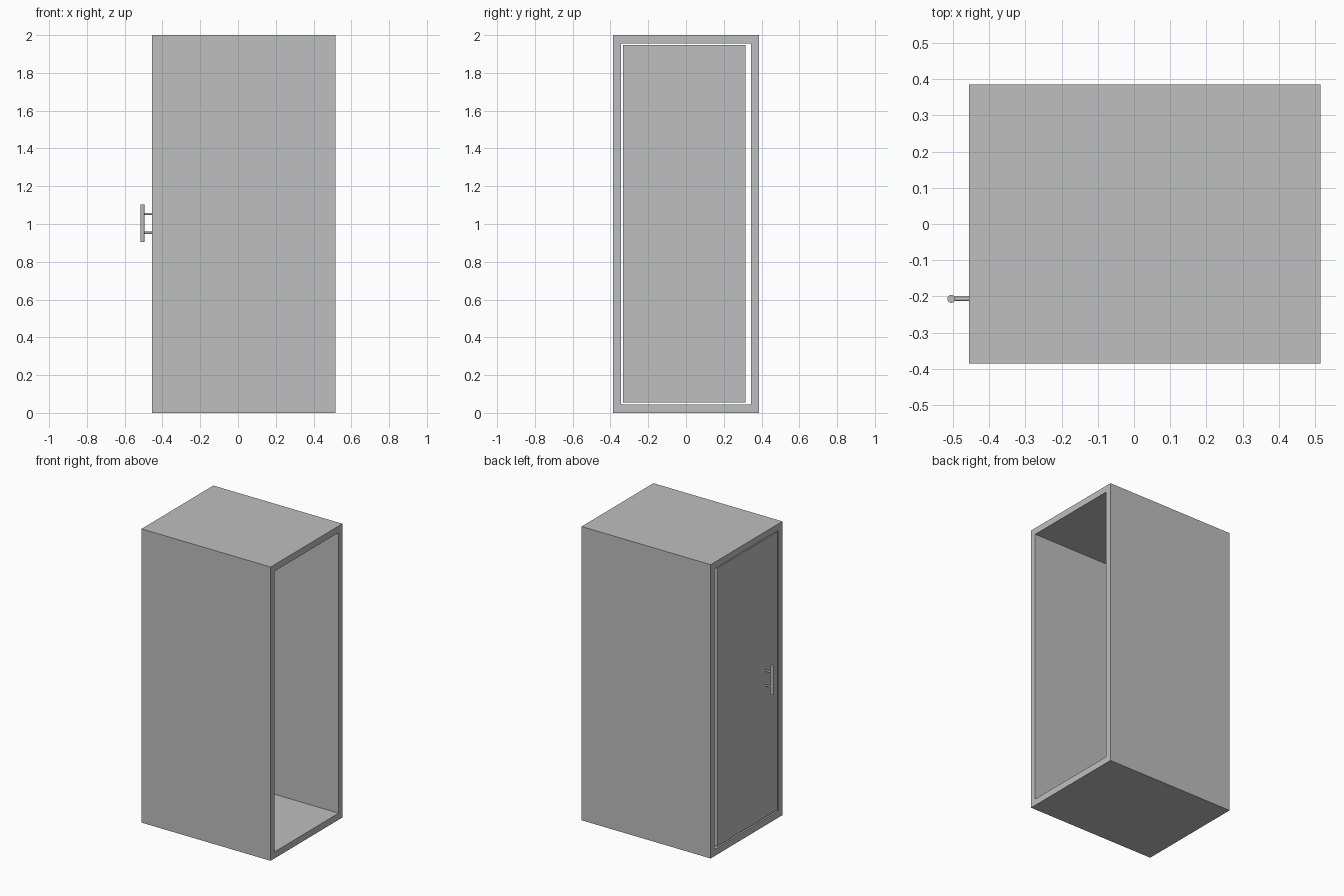
import bpy, bmesh, math
from mathutils import Vector

cube = bpy.data.objects.get("Cube")
if cube:
    bpy.data.objects.remove(cube, do_unlink=True)

grey = bpy.data.materials.new("neutral grey")
grey.use_nodes = True
grey.diffuse_color = (0.52, 0.52, 0.52, 1)
grey.node_tree.nodes["Principled BSDF"].inputs["Base Color"].default_value = grey.diffuse_color

BACK, OPEN = -0.456, 0.516      # door end and open end along x
HALF_Y, HEIGHT, WALL = 0.386, 2.0, 0.041
HANDLE_Y, BAR_X = -0.207, -0.505


def add_mesh(name, bm):
    bmesh.ops.recalc_face_normals(bm, faces=bm.faces)
    mesh = bpy.data.meshes.new(name)
    bm.to_mesh(mesh)
    bm.free()
    mesh.materials.append(grey)
    obj = bpy.data.objects.new(name, mesh)
    bpy.context.collection.objects.link(obj)
    return obj


def rect(bm, x, y0, y1, z0, z1):
    return [bm.verts.new((x, y, z)) for y, z in ((y0, z0), (y1, z0), (y1, z1), (y0, z1))]


def rod(name, start, end, radius):
    a, b = Vector(start), Vector(end)
    bpy.ops.mesh.primitive_cylinder_add(vertices=16, radius=radius, depth=(b - a).length,
                                        location=(a + b) / 2)
    obj = bpy.context.object
    obj.name = name
    obj.rotation_euler = (b - a).to_track_quat('Z', 'Y').to_euler()
    obj.data.materials.append(grey)
    bpy.ops.object.shade_smooth_by_angle(angle=math.radians(40))


# Cabinet shell: a rectangular ring swept along x, open at both ends
bm = bmesh.new()
outer = rect(bm, BACK, -HALF_Y, HALF_Y, 0, HEIGHT)
inner = rect(bm, BACK, WALL - HALF_Y, HALF_Y - WALL, 0.045, HEIGHT - 0.045)
ring = [bm.faces.new((outer[i], outer[i - 1], inner[i - 1], inner[i])) for i in range(4)]
swept = bmesh.ops.extrude_face_region(bm, geom=ring, use_keep_orig=True)["geom"]
bmesh.ops.translate(bm, vec=(OPEN - BACK, 0, 0),
                    verts=[v for v in swept if isinstance(v, bmesh.types.BMVert)])
add_mesh("cabinet_shell", bm)

# Door slab set into the shell with a narrow gap around it
bm = bmesh.new()
panel = bm.faces.new(rect(bm, BACK, -0.333, 0.315, 0.055, 1.948))
swept = bmesh.ops.extrude_face_region(bm, geom=[panel], use_keep_orig=True)["geom"]
bmesh.ops.translate(bm, vec=(0.04, 0, 0),
                    verts=[v for v in swept if isinstance(v, bmesh.types.BMVert)])
add_mesh("door", bm)

# Bar handle on two posts
rod("handle_bar", (BAR_X, HANDLE_Y, 0.904), (BAR_X, HANDLE_Y, 1.102), 0.011)
for name, z in (("lower_handle_post", 0.953), ("upper_handle_post", 1.053)):
    rod(name, (BACK + 0.005, HANDLE_Y, z), (BAR_X, HANDLE_Y, z), 0.006)
